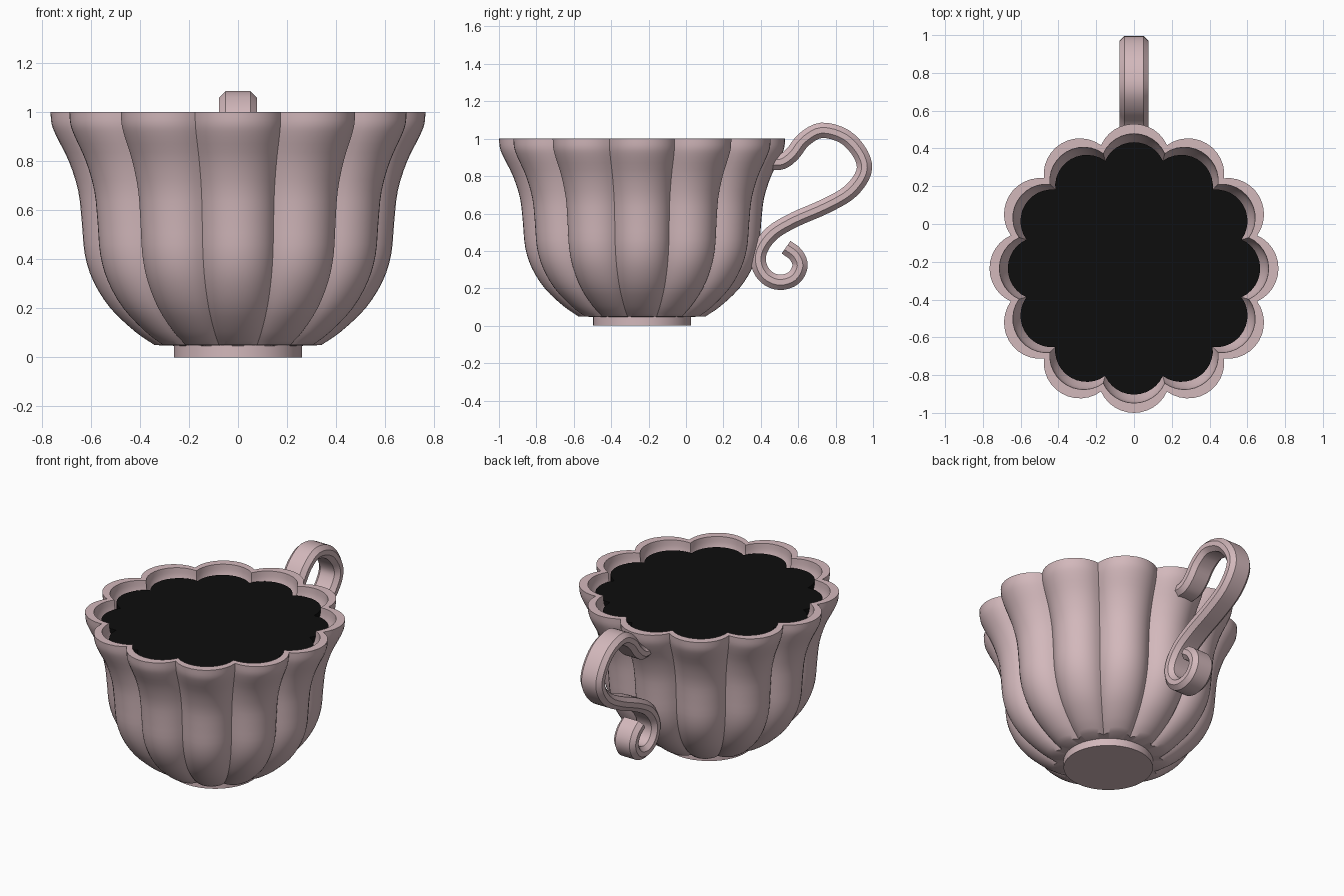
import bpy, bmesh, math
from mathutils import Vector

if "Cube" in bpy.data.objects:
    bpy.data.objects.remove(bpy.data.objects["Cube"])

CY = -0.235          # cup axis in y
LOBES, SEG = 12, 12  # scallops and segments per scallop


def material(name, rgb):
    m = bpy.data.materials.new(name)
    m.diffuse_color = (*rgb, 1)
    m.use_nodes = True
    m.node_tree.nodes["Principled BSDF"].inputs["Base Color"].default_value = m.diffuse_color
    return m


china = material("pink_china", (0.65, 0.48, 0.50))
dark = material("black_coffee", (0.004, 0.004, 0.004))


def finish(name, bm, mat, angle=35):
    bmesh.ops.recalc_face_normals(bm, faces=bm.faces)
    me = bpy.data.meshes.new(name)
    bm.to_mesh(me)
    bm.free()
    ob = bpy.data.objects.new(name, me)
    bpy.context.collection.objects.link(ob)
    me.materials.append(mat)
    bpy.ops.object.select_all(action='DESELECT')
    ob.select_set(True)
    bpy.context.view_layer.objects.active = ob
    bpy.ops.object.shade_smooth_by_angle(angle=math.radians(angle))
    return ob


def loft(bm, rings):
    """Join closed rings of points, capping both ends."""
    rings = [[bm.verts.new(p) for p in ring] for ring in rings]
    n = len(rings[0])
    for a, b in zip(rings, rings[1:]):
        for i in range(n):
            j = (i + 1) % n
            bm.faces.new((a[i], a[j], b[j], b[i]))
    bm.faces.new(rings[0])
    bm.faces.new(rings[-1])


def spline(pts, steps):
    """Catmull-Rom through 2D points."""
    p = [Vector(q) for q in pts]
    p = [2 * p[0] - p[1]] + p + [2 * p[-1] - p[-2]]
    out = []
    for a, b, c, d in zip(p, p[1:], p[2:], p[3:]):
        for k in range(steps):
            t = k / steps
            out.append(0.5 * (2 * b + (c - a) * t + (2 * a - 5 * b + 4 * c - d) * t**2
                              + (3 * b - a - 3 * c + d) * t**3))
    return out + [p[-2]]


# Scalloped outline of unit tip radius: twelve arcs meeting in creases
outline = []
for k in range(LOBES):
    th = k * math.tau / LOBES
    for s in range(SEG):
        a = -1.147 + 2.294 * s / SEG
        x, y = 0.749 + 0.251 * math.cos(a), 0.251 * math.sin(a)
        outline.append((x * math.cos(th) - y * math.sin(th),
                        x * math.sin(th) + y * math.cos(th)))


def ring(r, z):
    return [(x * r, y * r + CY, z) for x, y in outline]


# Cup: outside profile up, flat rim, inside profile down
outer = spline([(0.34, 0.05), (0.42, 0.105), (0.52, 0.2), (0.59, 0.31), (0.625, 0.42),
                (0.637, 0.55), (0.652, 0.68), (0.69, 0.8), (0.74, 0.9), (0.76, 0.95),
                (0.765, 1.0)], 3)
inner = [(r - 0.052, z) for r, z in reversed(outer) if z > 0.12]
bm = bmesh.new()
loft(bm, [ring(0.2, 0.045)] + [ring(r, z) for r, z in outer] + [ring(r, z) for r, z in inner])
finish("cup", bm, china)

# Coffee filling the cup almost to the rim
bm = bmesh.new()
loft(bm, [ring(min(r + 0.01, 0.668), z) for r, z in inner if z < 0.93][::-1] + [ring(0.668, 0.952)])
finish("coffee", bm, dark)

# Round foot
bm = bmesh.new()
loft(bm, [[(0.262 * math.cos(i * math.tau / 48), CY + 0.262 * math.sin(i * math.tau / 48), z)
           for i in range(48)] for z in (0, 0.07)])
finish("foot", bm, china)

# Scrolled handle: chamfered bar swept along a curve in the y-z plane
path = spline([(0.46, 0.875), (0.515, 0.878), (0.57, 0.92), (0.63, 0.995), (0.725, 1.045),
               (0.85, 1.01), (0.935, 0.915), (0.95, 0.82), (0.875, 0.715), (0.74, 0.637),
               (0.58, 0.567), (0.46, 0.495), (0.395, 0.405), (0.39, 0.325), (0.43, 0.26),
               (0.50, 0.232), (0.575, 0.255), (0.61, 0.32), (0.587, 0.38), (0.535, 0.42)], 4)
W, T, C = 0.077, 0.041, 0.026  # half width, half thickness, chamfer
section = [(W, T - C), (W - C, T), (C - W, T), (-W, T - C),
           (-W, C - T), (C - W, -T), (W - C, -T), (W, C - T)]
rings = []
for i, p in enumerate(path):
    t = (path[min(i + 1, len(path) - 1)] - path[max(i - 1, 0)]).normalized()
    rings.append([(u, p.x - t.y * v, p.y + t.x * v) for u, v in section])
bm = bmesh.new()
loft(bm, rings)
finish("handle", bm, china, 28)
